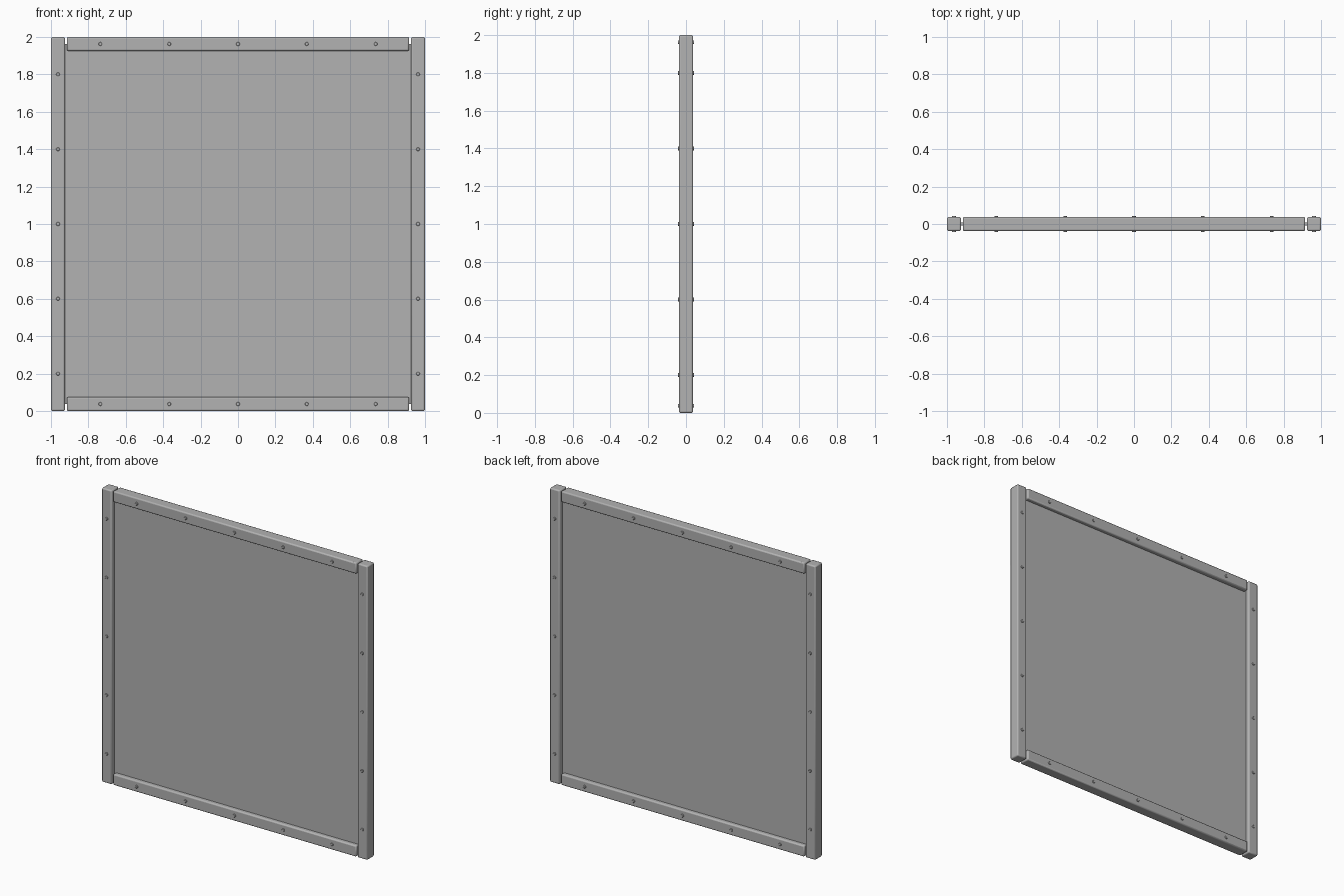
import bpy
import math

if "Cube" in bpy.data.objects:
    bpy.data.objects.remove(bpy.data.objects["Cube"])

# One plain grey metal colour
grey = bpy.data.materials.new("plain grey")
grey.diffuse_color = (0.447, 0.447, 0.447, 1)
grey.use_nodes = True
grey.node_tree.nodes["Principled BSDF"].inputs["Base Color"].default_value = grey.diffuse_color

BAR = 0.075          # width and depth of the frame bars
MID = 1 - BAR / 2    # distance of a bar's centre line from the panel centre
RAIL = 1.83          # length of the horizontal rails


def box(name, size, loc, bevel=0.0):
    bpy.ops.mesh.primitive_cube_add(size=1, location=loc)
    ob = bpy.context.object
    ob.name = name
    ob.scale = size
    bpy.ops.object.transform_apply(location=False, rotation=False, scale=True)
    if bevel:
        mod = ob.modifiers.new("bevel", 'BEVEL')
        mod.width = bevel
        mod.segments = 2
        bpy.ops.object.shade_smooth_by_angle(angle=math.radians(30))
    ob.data.materials.append(grey)
    return ob


def rivet(name, x, z):
    # One pin through the bar, with a chamfered head on each face
    bpy.ops.mesh.primitive_cylinder_add(vertices=12, radius=0.01, depth=0.087,
                                        location=(x, 0, z),
                                        rotation=(math.pi / 2, 0, 0))
    ob = bpy.context.object
    ob.name = name
    mod = ob.modifiers.new("bevel", 'BEVEL')
    mod.width = 0.002
    mod.segments = 1
    bpy.ops.object.shade_smooth_by_angle(angle=math.radians(30))
    ob.data.materials.append(grey)


# Thin sheet held inside the frame
box("panel", (2 * MID, 0.018, 2 * MID), (0, 0, 1))

# Upright posts and horizontal rails
for side, label in ((-1, "left"), (1, "right")):
    box(label + "_post", (BAR, BAR, 2), (side * MID, 0, 1), 0.008)
for side, label in ((-1, "bottom"), (1, "top")):
    box(label + "_rail", (RAIL, BAR, BAR), (0, 0, 1 + side * MID), 0.008)

# Five evenly spaced rivets along every bar
for i in range(-2, 3):
    for side in (-1, 1):
        rivet("post_rivet", side * MID, 1 + i * 0.4)
        rivet("rail_rivet", i * 0.368, 1 + side * MID)
